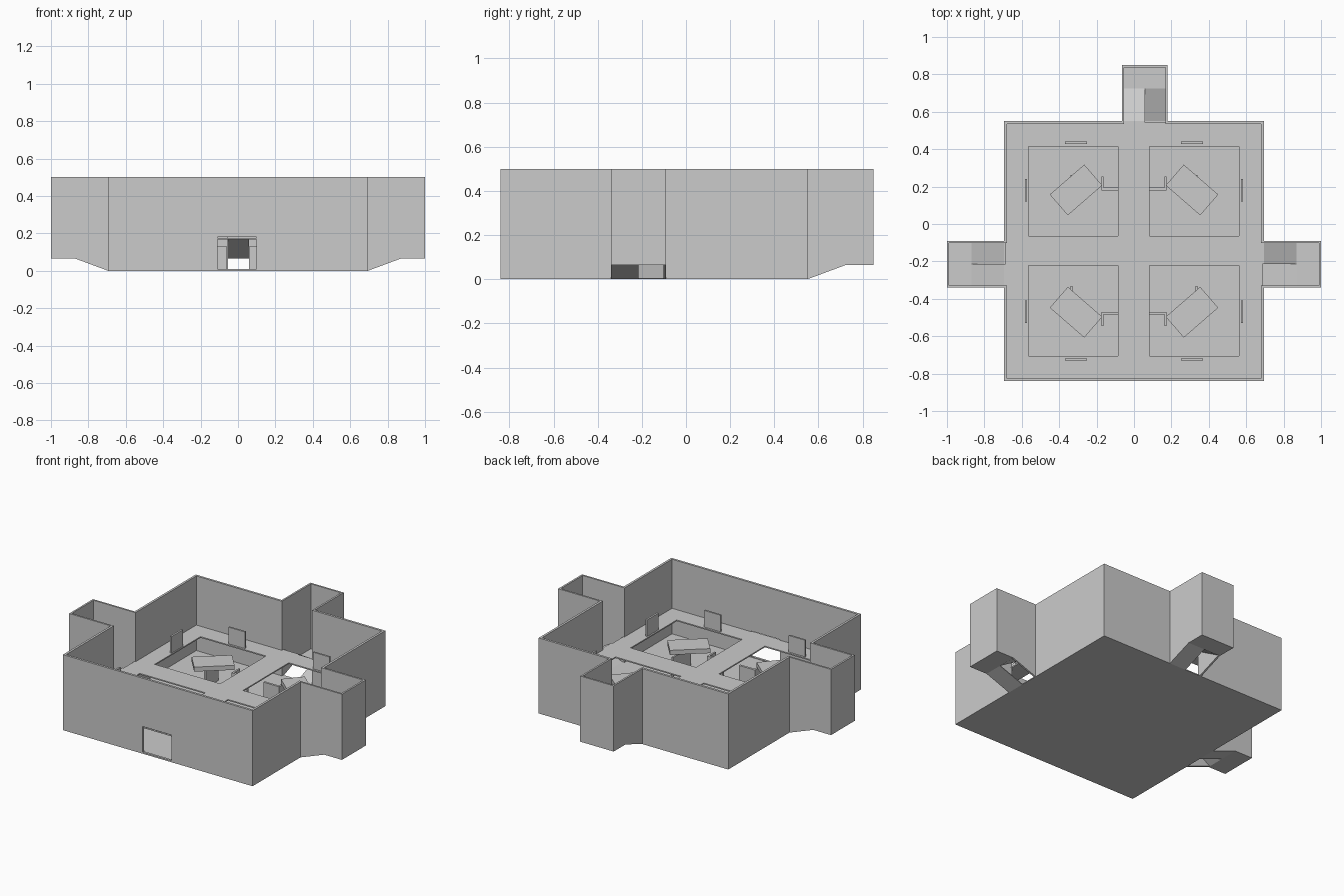
import bpy, bmesh
from math import radians
from mathutils import Matrix, Vector

if "Cube" in bpy.data.objects:
    bpy.data.objects.remove(bpy.data.objects["Cube"])


def prism(name, profile, b0, b1, mat=Matrix()):
    """Extrude a profile in the local x-z plane from y=b0 to y=b1."""
    bm = bmesh.new()
    f = bm.faces.new([bm.verts.new((a, b0, z)) for a, z in profile])
    r = bmesh.ops.extrude_face_region(bm, geom=[f])
    verts = [g for g in r["geom"] if isinstance(g, bmesh.types.BMVert)]
    bmesh.ops.translate(bm, vec=(0, b1 - b0, 0), verts=verts)
    bmesh.ops.recalc_face_normals(bm, faces=bm.faces[:])
    bm.transform(mat)
    me = bpy.data.meshes.new(name)
    bm.to_mesh(me)
    bm.free()
    ob = bpy.data.objects.new(name, me)
    bpy.context.collection.objects.link(ob)
    return ob


def box(name, x, y, z, mat=Matrix()):
    return prism(name, [(x[0], z[0]), (x[1], z[0]), (x[1], z[1]), (x[0], z[1])],
                 y[0], y[1], mat)


X, Y0, Y1, H, T = 0.695, -0.84, 0.55, 0.5, 0.015
DECK = 0.175

# ground floor slab
box("ground_floor", (-X, X), (Y0, Y1), (0, 0.006))

# outer walls, left open where the stair bays join
box("front_wall_left", (-X, -0.11), (Y0, Y0 + T), (0, H))
box("front_wall_right", (0.10, X), (Y0, Y0 + T), (0, H))
box("front_door_lintel", (-0.11, 0.10), (Y0, Y0 + T), (0.18, H))
box("front_door_sill", (-0.11, 0.10), (Y0, Y0 + T), (0, 0.01))
box("back_wall_left", (-X, -0.065), (Y1 - T, Y1), (0, H))
box("back_wall_right", (0.18, X), (Y1 - T, Y1), (0, H))
for s, side in ((-1, "left"), (1, "right")):
    xr = sorted((s * X, s * (X - T)))
    box(side + "_wall_front", xr, (Y0, -0.34), (0, H))
    box(side + "_wall_back", xr, (-0.09, Y1), (0, H))

# upper deck: thin sheet with four square openings
xs = [-X + T / 2, -0.565, -0.085, 0.082, 0.562, X - T / 2]
ys = [Y0 + T / 2, -0.705, -0.222, -0.065, 0.415, Y1 - T / 2]
bm = bmesh.new()
grid = [[bm.verts.new((x, y, DECK)) for y in ys] for x in xs]
for i in range(5):
    for j in range(5):
        if i % 2 == 0 or j % 2 == 0:
            bm.faces.new((grid[i][j], grid[i + 1][j], grid[i + 1][j + 1], grid[i][j + 1]))
me = bpy.data.meshes.new("upper_deck")
bm.to_mesh(me)
bm.free()
deck = bpy.data.objects.new("upper_deck", me)
bpy.context.collection.objects.link(deck)
mod = deck.modifiers.new("thickness", "SOLIDIFY")
mod.thickness = 0.008


def stair_bay(name, origin, angle, depth, w):
    """Bay with a landing: one ramp from the ground, one up to the deck."""
    m = Matrix.Translation(Vector((*origin, 0))) @ Matrix.Rotation(radians(angle), 4, "Z")
    k, lz, t = 0.175, 0.065, 0.012
    side = [(-T, 0), (0, 0), (k, lz), (depth, lz), (depth, H), (-T, H)]
    prism(name + "_side_wall_a", side, w - t, w, m)
    prism(name + "_side_wall_b", side, -w, -w + t, m)
    box(name + "_end_wall", (depth - t, depth), (-w, w), (lz, H), m)
    box(name + "_landing", (k, depth), (-w, w), (lz, lz + 0.005), m)
    prism(name + "_lower_ramp", [(0, 0), (k, lz), (k, lz + 0.005), (0, 0.006)], -w, 0, m)
    prism(name + "_upper_ramp", [(-T, DECK - 0.008), (0, DECK - 0.008), (k, lz),
                                 (k, lz + 0.005), (0, DECK), (-T, DECK)], 0, w, m)


stair_bay("right_bay", (X, -0.215), 0, 0.305, 0.125)
stair_bay("back_bay", (0.0575, Y1), 90, 0.30, 0.1225)
stair_bay("left_bay", (-X, -0.215), 180, 0.305, 0.125)

# four mirrored quarters: cover panels, slabs and low walls
CY = -0.145
for sx, nx in ((-1, "left"), (1, "right")):
    for sy, ny in ((-1, "front"), (1, "back")):
        n = ny + "_" + nx

        def mx(a, b):
            return sorted((sx * a, sx * b))

        def my(a, b):
            return sorted((CY + sy * a, CY + sy * b))

        # standing panels on the deck beside each opening
        box(n + "_deck_panel_end", mx(0.25, 0.37), my(0.573, 0.585), (DECK, 0.285))
        box(n + "_deck_panel_side", mx(0.572, 0.584), my(0.265, 0.385), (DECK, 0.285))
        # turned slab under the opening
        m = (Matrix.Translation((sx * 0.31, CY + sy * 0.327, 0))
             @ Matrix.Rotation(radians(-41 * sx * sy), 4, "Z"))
        box(n + "_slab", (-0.122, 0.122), (-0.0735, 0.0735), (0.14, 0.17), m)
        # support below the slab
        yc = CY + sy * 0.327
        box(n + "_slab_support", mx(0.328, 0.34), (yc - 0.05, yc + (0.08 if sy > 0 else 0.14)),
            (0, 0.14 if sy > 0 else 0.13))
        # low L-shaped wall on the ground floor
        box(n + "_low_wall", mx(0.06, 0.175), my(0.325, 0.34), (0, 0.13))
        box(n + "_low_wall_return", mx(0.163, 0.175), my(0.34, 0.40), (0, 0.13))
